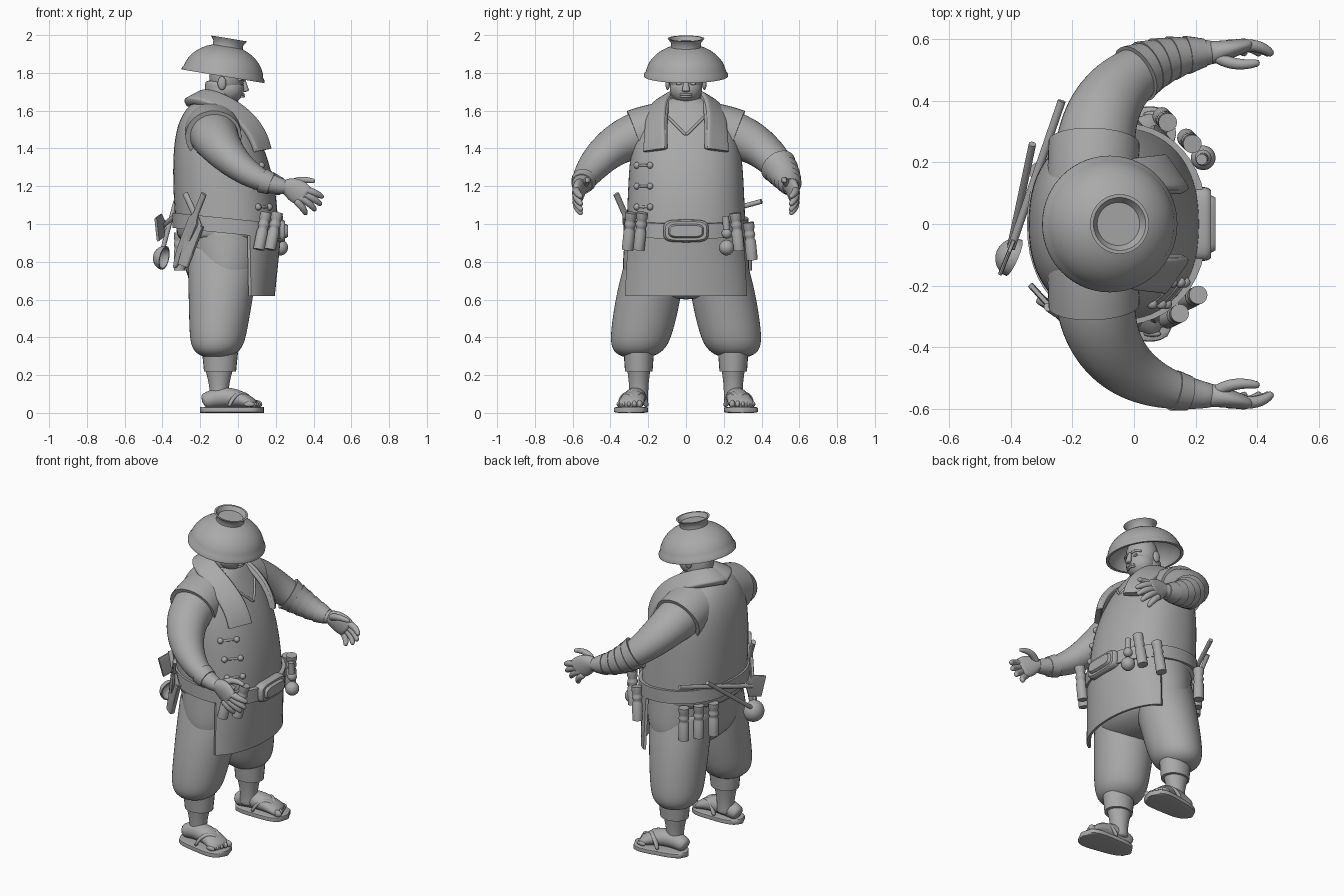
import bpy
import bmesh
from math import sin, cos, pi, radians, sqrt
from mathutils import Vector

cube = bpy.data.objects.get("Cube")
if cube:
    bpy.data.objects.remove(cube, do_unlink=True)

clay = bpy.data.materials.new("grey_clay")
clay.use_nodes = True
clay.diffuse_color = (.4, .4, .4, 1)
clay.node_tree.nodes["Principled BSDF"].inputs["Base Color"].default_value = clay.diffuse_color
UP = Vector((0, 0, 1))


def skin(name, rings, sub=0, mirror=False):
    """Bridge equal rings of points, cap both ends and finish the object."""
    mesh = bpy.data.meshes.new(name)
    bm = bmesh.new()
    loops = [[bm.verts.new(point) for point in ring] for ring in rings]
    bm.faces.new(loops[0])
    bm.faces.new(loops[-1])
    for low, high in zip(loops, loops[1:]):
        for i in range(len(low)):
            bm.faces.new((low[i - 1], low[i], high[i], high[i - 1]))
    bmesh.ops.recalc_face_normals(bm, faces=bm.faces)
    bm.to_mesh(mesh)
    bm.free()
    mesh.materials.append(clay)
    mesh.shade_smooth()
    if not sub:
        mesh.set_sharp_from_angle(angle=radians(40))
    obj = bpy.data.objects.new(name, mesh)
    bpy.context.collection.objects.link(obj)
    if mirror:
        both = obj.modifiers.new("both_sides", "MIRROR")
        both.use_axis = (False, True, False)
    if sub:
        smooth = obj.modifiers.new("smooth", "SUBSURF")
        smooth.levels = smooth.render_levels = sub


def oval(power, sides):
    """Points of a unit superellipse."""
    def bend(value):
        return (1 if value > 0 else -1) * abs(value) ** (2 / power)
    turns = [2 * pi * i / sides for i in range(sides)]
    return [(bend(cos(turn)), bend(sin(turn))) for turn in turns]


def body(name, shape, steps=8, power=2, sides=24, sub=1, mirror=False, tilt=0):
    """Stack level ovals; shape(f) gives x, y, z, half depth, half width."""
    rings = []
    for k in range(steps + 1):
        x, y, z, depth, width = shape(k / steps)
        rings.append([(x + depth * u, y + width * v, z - tilt * (x + depth * u))
                      for u, v in oval(power, sides)])
    skin(name, rings, sub, mirror)


def bezier(points, t):
    """Point on a Bezier curve with any number of control points."""
    points = [Vector(point) for point in points]
    while len(points) > 1:
        points = [a.lerp(b, t) for a, b in zip(points, points[1:])]
    return points[0]


def limb(name, points, size, steps=8, power=2, sides=16, sub=1, mirror=False, core=None):
    """Sweep an oval along a curve; size(t) gives half width and half height."""
    rings = []
    for k in range(steps + 1):
        t = k / steps
        here = bezier(points, t)
        ahead = bezier(points, min(t + .01, 1)) - bezier(points, max(t - .01, 0))
        side = ahead.cross(here - core if core else UP).normalized()
        rise = side.cross(ahead).normalized()
        width, height = size(t)
        rings.append([here + side * width * u + rise * height * v for u, v in oval(power, sides)])
    skin(name, rings, sub, mirror)


def rod(name, points, radius, **options):
    limb(name, points, lambda t: (radius, radius), **options)


def lathe(name, profile, base, axis=UP, sides=28):
    """Revolve radius and height pairs about an axis through base."""
    turn = UP.rotation_difference(Vector(axis))
    skin(name, [[Vector(base) + turn @ Vector((radius * u, radius * v, height))
                 for u, v in oval(2, sides)] for radius, height in profile])


def dome(radius, height, top, steps=8):
    """Quarter oval profile from the rim up to the given angle."""
    angles = [radians(top) * k / steps for k in range(steps + 1)]
    return [(radius * cos(a), height * sin(a)) for a in angles]


def ball(name, centre, rx, ry, rz, mirror=False):
    x, y, z = centre

    def shape(f):
        a = pi * (f - .5) * .96
        return x, y, z + rz * sin(a), rx * cos(a), ry * cos(a)
    body(name, shape, sides=16, mirror=mirror)


# Torso in a sleeveless vest
def torso(f):
    shoulder = sqrt(1 - (.99 * f) ** 6)
    back = -.12 - .228 * shoulder + .03 * (1 - f) ** 4
    front = -.02 + .235 * (1 - f ** 2.5)
    width = .32 * (1 - f / 10) * shoulder
    return (back + front) / 2, 0, .9 + .78 * f, (front - back) / 2, width


def chest(y, z):
    """Point on the front of the vest."""
    x, _, _, depth, width = torso((z - .9) / .78)
    return x + depth * (1 - abs(y / width) ** 2.3) ** (1 / 2.3), y, z


body("vest_torso", torso, steps=16, power=2.3, sides=32)
limb("vest_shoulders", [(-.13, -.265, 1.465), (-.14, 0, 1.56), (-.13, .265, 1.465)],
     lambda t: (.148, .142), steps=14, sides=40, sub=0)

# Vest fastenings and crossed collar
for row in range(3):
    ends = [Vector(chest(y, 1.31 - .11 * row)) for y in (-.26, -.19)]
    for end, side in zip(ends, ("outer", "inner")):
        ball(f"{side}_knot_button_{row}", end, .018, .018, .018)
    rod(f"button_loop_{row}", ends, .008, steps=1)
for side, edge in (("left", 1), ("right", -1)):
    line = [chest(edge * (.1 - .02 * k), 1.57 - .02 * k) for k in range(6)]
    rod(f"{side}_collar_edge", line, .007)


# Trousers, gaiters and shins
def seat(f):
    crotch = sqrt(1 - (.99 - .99 * f) ** 6)
    return -.06, 0, .6 + .39 * f, (.2 + .06 * f) * crotch, (.36 - .04 * f) * crotch


def trouser_leg(f):
    cuff = sqrt(1 - (.98 * f) ** 16)
    return (-.07 - .045 * f, .145 + .115 * f, .9 - .61 * f,
            (.2 - .06 * f) * cuff, (.152 + .02 * sin(pi * f)) * cuff)


body("trouser_seat", seat, steps=12)
body("trouser_leg", trouser_leg, steps=16, mirror=True)
body("gaiter", lambda f: (-.095, .25, .32 - .1 * f, .095 - .01 * f, .08 - .007 * f),
     steps=2, sub=0, mirror=True)
body("shin", lambda f: (-.1, .25, .25 - .2 * f, .08 - .03 * sin(2 * f), .065 - .015 * sin(2 * f)),
     mirror=True)

# Feet and sandals
limb("foot", [(-.19, .262, .055), (-.05, .26, .12), (.1, .3, .035)],
     lambda t: (.045 + .03 * t, .04 + .022 * sin(pi * t) - .018 * t), mirror=True)
for k in range(5):
    size = .022 - .002 * k
    ball(f"toe_{k}", (.1 - .01 * k, .245 + .028 * k, .046), .03, size * .75, size, mirror=True)
limb("sandal_sole", [(-.2, .27, .016), (.136, .3, .016)],
     lambda t: (.01 + (.06 + .03 * t) * sqrt(1 - (2 * t - 1) ** 4), .016),
     steps=16, power=6, sub=0, mirror=True)
for side, y in (("inner", .21), ("outer", .35)):
    limb(f"{side}_sandal_strap", [(.08, .27, .05), (.04, .28, .13), (-.02, y, .12), (-.05, y, .03)],
         lambda t: (.014, .01), mirror=True)

# Apron, a bent sheet hanging from the belt
sheet = []
for f in (0, .3, .6, 1):
    bow, width, z = .182 + .063 * f, .34 - .02 * f, .62 + .36 * f
    arc = [radians(6 * k) for k in range(-12, 13)]
    edge = [(.013 - .026 * f + bow * cos(a), width * sin(a), z) for a in arc]
    sheet.append(edge + [(x - .014, y * .98, z) for x, y, z in reversed(edge)])
skin("apron", sheet)

# Belt and buckle
body("belt", lambda f: (-.055, 0, .945 + .08 * f, .293, .33), steps=1, power=2.2, sides=48,
     sub=0, tilt=.1)
for name, x, width, height in (("belt_buckle", .25, .12, .06), ("buckle_panel", .265, .095, .04)):
    limb(name, [(.2, 0, .963), (x, 0, .963)],
         lambda t: (width - .01 * t ** 6, height - .01 * t ** 6), power=4, sides=32, sub=0)

# Arms, with a wrapped left forearm and a banded right wrist
ARM = [(-.13, .19, 1.48), (-.13, .43, 1.46), (0, .55, 1.22), (.28, .56, 1.19)]


def arm_radius(t):
    return .135 - .1 * t ** 1.5


def sleeve(name, start, end, extra, flare=0, flip=1):
    """A band following part of the arm."""
    path = [bezier(ARM, start + (end - start) * k / 2) for k in range(3)]
    path = [(x, y * flip, z) for x, y, z in path]

    def size(t):
        radius = arm_radius(start + (end - start) * t) + extra + flare * (1 - t)
        return radius, radius
    limb(name, path, size, steps=4, sides=24, sub=0)


limb("arm", ARM, lambda t: (arm_radius(t), arm_radius(t) * (1 - .1 * sin(pi * t))),
     steps=14, mirror=True)
for k in range(5):
    sleeve(f"left_forearm_wrap_{k}", .58 + .07 * k, .66 + .07 * k, .002, flare=.006)
sleeve("right_wrist_band", .8, .87, .003, flip=-1)

# Hands
limb("palm", [(.24, .555, 1.2), (.3, .565, 1.19), (.36, .58, 1.14)],
     lambda t: (.04 - .016 * t, .036 + .03 * sin(2.4 * t)), mirror=True)


def finger(name, points):
    limb(name, points, lambda t: (.021 - .01 * t ** 3, .021 - .01 * t ** 3), sides=10, mirror=True)


finger("thumb", [(.26, .55, 1.2), (.32, .505, 1.25), (.41, .525, 1.225)])
for k, name in enumerate(("index", "middle", "ring", "little")):
    base = Vector((.34 - .004 * k * k, .58, 1.185 - .02 * k))
    tip = Vector((.45 - .01 * k * k, .55, 1.14 - .045 * k + .005 * k * k))
    knuckle = base.lerp(tip, .6) + Vector((.01, .025, .01))
    finger(f"{name}_finger", [base, knuckle, tip])

# Neck and head
rod("neck", [(-.1, 0, 1.58), (-.09, 0, 1.76)], .085)
ball("skull", (-.06, 0, 1.78), .097, .097, .12)
ball("jaw", (-.05, 0, 1.715), .086, .09, .08)
limb("nose", [(.03, 0, 1.77), (.035, 0, 1.74), (.045, 0, 1.7)],
     lambda t: (.01 + .012 * t, .008 + .008 * t), core=Vector((-.3, 0, 1.7)))
ball("eye", (.02, .038, 1.742), .01, .016, .007, mirror=True)
rod("brow", [(.033, .014, 1.76), (.03, .05, 1.775), (.002, .07, 1.76)], .007, mirror=True)
for name, z in (("upper_lip", 1.686), ("lower_lip", 1.675)):
    rod(name, [(.015, -.03, z), (.046, 0, z), (.015, .03, z)], .006)
ball("ear", (-.085, .097, 1.745), .024, .013, .036, mirror=True)

# Bowl hat, tipped forward
foot_ring = [(.08, .18), (.097, .203), (.086, .203), (.07, .18)]
lathe("bowl_hat", dome(.205, .16, 80)[::-1] + [(.222, 0), (.222, .012)]
      + dome(.215, .17, 68)[1:] + foot_ring, (-.08, 0, 1.782), (.165, 0, 1), sides=56)

# Towel draped around the neck
chest_core = Vector((-.12, 0, 1.45))
drape = [Vector(p) for p in ((.13, .165, 1.39), (.08, .16, 1.62), (-.23, .17, 1.71), (-.23, -.02, 1.66))]
limb("towel", drape, lambda t: (.07 - .015 * t, .016 + .008 * t), steps=20, power=5,
     sides=24, sub=0, mirror=True, core=chest_core)
limb("towel_fold", [p + Vector((.012, -.03, .01)) for p in drape],
     lambda t: (.038 - .01 * t, .014), steps=20, power=5, sides=24, sub=0, mirror=True, core=chest_core)

# Canisters and a gourd hanging at the belt
CANISTER = [(.03, 0), (.03, .1), (.025, .11), (.025, .12), (.03, .13), (.03, .14),
            (.026, .15), (.026, .16), (.03, .17), (.03, .2)]
for k in range(2):
    lathe(f"right_canister_{k}", CANISTER, (.11 + .06 * k, -.31 + .06 * k, .865), (.2, .1, 1))
    lathe(f"left_canister_{k}", CANISTER, (.17 - .08 * k, .28 + .07 * k, .86 - .05 * k),
          (.1, -.1, 1))
for k in range(3):
    lathe(f"back_canister_{k}", CANISTER, (-.21 - .05 * k, .32 - .075 * k, .755))
for name, z, size in (("gourd_base", .875, .042), ("gourd_top", .95, .028)):
    ball(name, (.225, .215, z), size, size, size)
rod("gourd_neck", [(.225, .215, .95), (.22, .21, 1.04)], .018, sub=0)

# Crossed cooking tools behind the belt
rod("spatula_handle", [(-.235, .4, 1.12), (-.4, -.08, .99)], .013, sub=0)
limb("spatula_blade", [(-.39, -.05, 1), (-.43, -.15, .97)],
     lambda t: (.007, .02 + .045 * min(1, 4 * t)), power=5, sub=0)
rod("ladle_handle", [(-.33, .26, 1.12), (-.4, -.07, .86)], .012, sub=0)
lathe("ladle_bowl", dome(.056, .05, 80)[::-1] + dome(.064, .06, 80), (-.39, -.11, .82), (-.9, .4, .2))

# Knives and sheath on the right hip
limb("large_knife", [(-.18, -.37, 1.16), (-.335, -.2, .77)],
     lambda t: (.01, .016 if t < .35 else .036 - .03 * t ** 8), steps=14, power=4, sub=0)
limb("small_knife_handle", [(-.28, -.27, 1.16), (-.23, -.31, 1.06), (-.2, -.31, .97)],
     lambda t: (.013, .016), sub=0)
limb("knife_sheath", [(-.22, -.295, 1), (-.29, -.255, .78)],
     lambda t: (.017, .045 - .015 * t), power=4, sub=0)
